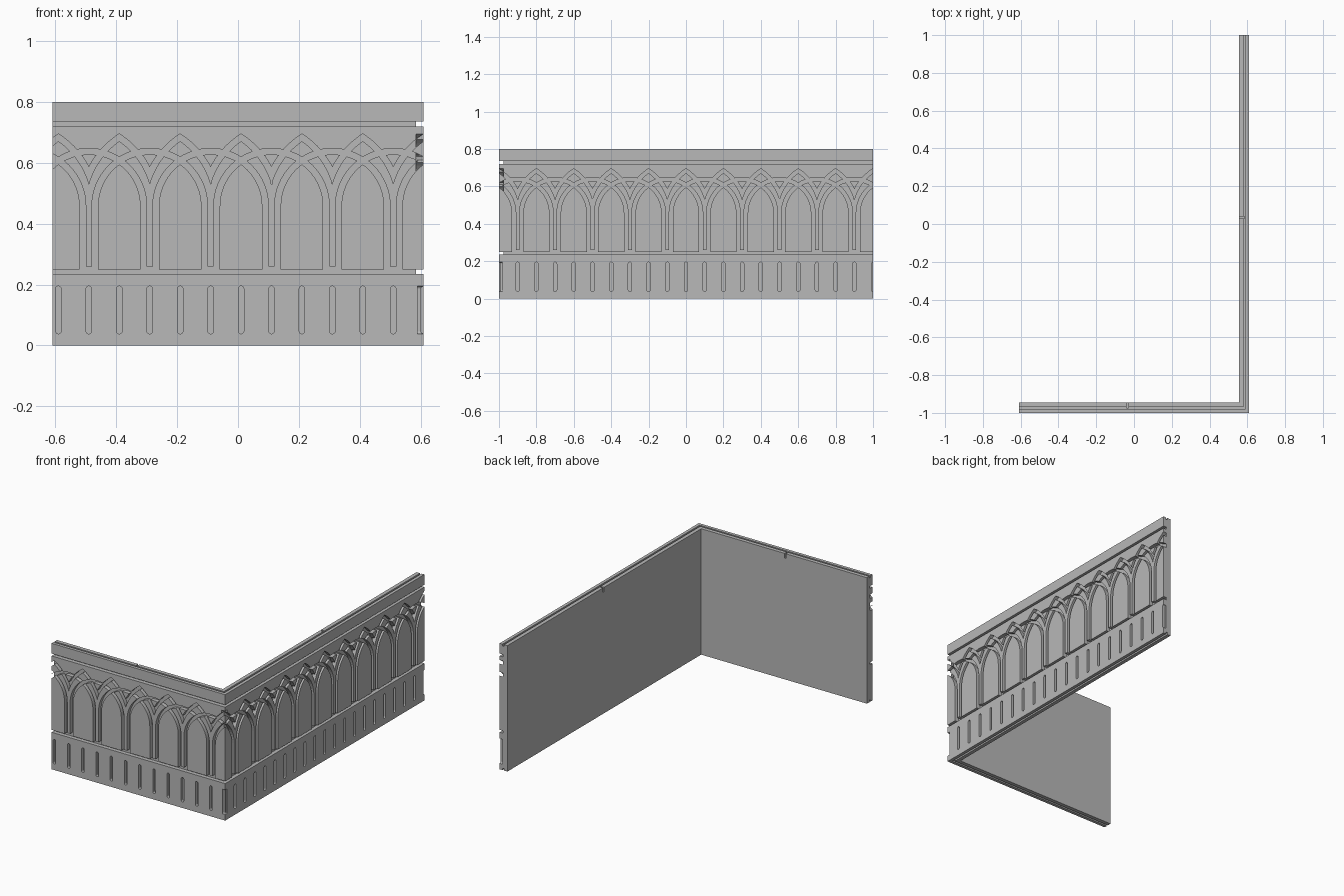
import bpy, bmesh
from math import cos, sin, pi, acos, sqrt

HALF_X, HALF_Y, HEIGHT = 0.61, 1.0, 0.8
THICK, DEPTH = 0.055, 0.025      # wall thickness, carving depth
BAY, SPRING = 0.2, 0.4575        # arcade spacing, arch spring height

old = bpy.data.objects.get("Cube")
if old:
    bpy.data.objects.remove(old, do_unlink=True)

stone = bpy.data.materials.new("grey_stone")
stone.use_nodes = True
grey = (0.48, 0.48, 0.48, 1)
stone.diffuse_color = grey
stone.node_tree.nodes["Principled BSDF"].inputs["Base Color"].default_value = grey


def prism(bm, loop_a, loop_b):
    """Closed solid between two matching outlines."""
    a = [bm.verts.new(p) for p in loop_a]
    b = [bm.verts.new(p) for p in loop_b]
    n = len(a)
    bm.faces.new(a)
    bm.faces.new(b[::-1])
    for i in range(n):
        j = (i + 1) % n
        bm.faces.new((a[j], a[i], b[i], b[j]))


def make(name, bm):
    bmesh.ops.recalc_face_normals(bm, faces=bm.faces)
    mesh = bpy.data.meshes.new(name)
    bm.to_mesh(mesh)
    bm.free()
    obj = bpy.data.objects.new(name, mesh)
    obj.data.materials.append(stone)
    bpy.context.collection.objects.link(obj)
    return obj


def corner_run(bm, near, far, z0, z1, extra=0):
    """L-shaped run along both walls, between two depths from the outer face."""
    xa, ya, xb, yb = HALF_X - near, near - HALF_Y, HALF_X - far, far - HALF_Y
    xe, ye = -HALF_X - extra, HALF_Y + extra
    plan = [(xe, ya), (xa, ya), (xa, ye), (xb, ye), (xb, yb), (xe, yb)]
    prism(bm, [(x, y, z0) for x, y in plan], [(x, y, z1) for x, y in plan])


# Each wall maps (distance from the corner, depth, height) to space
def front_wall(t, d, z):
    return (HALF_X - t, d - HALF_Y, z)


def side_wall(t, d, z):
    return (HALF_X - d, t - HALF_Y, z)


WALLS = ((front_wall, 2 * HALF_X), (side_wall, 2 * HALF_Y))


def carve_shape(bm, wall, centre, outline, d0=-0.02, d1=DEPTH):
    prism(bm, [wall(centre + t, d0, z) for t, z in outline],
          [wall(centre + t, d1, z) for t, z in outline])


def box(w, z0, z1):
    return [(-w, z0), (w, z0), (w, z1), (-w, z1)]


def round_arch(r, foot=0.24, steps=32):
    arc = [(-r * cos(pi * i / steps), SPRING + r * sin(pi * i / steps))
           for i in range(steps + 1)]
    return [(-r, foot)] + arc + [(r, foot)]


def pointed_arch(r, c=0.15, half=0.101, steps=12):
    a0, a1 = acos((c + half) / r), acos(c / r)
    left = [(c - r * cos(a0 + (a1 - a0) * i / steps),
             SPRING + r * sin(a0 + (a1 - a0) * i / steps)) for i in range(steps + 1)]
    return left + [(-t, z) for t, z in left[-2::-1]]


def flute(w=0.009, low=0.047, high=0.186, steps=8):
    top = [(w * cos(pi * i / steps), high + w * sin(pi * i / steps)) for i in range(steps + 1)]
    return top + [(-t, low + high - z) for t, z in top]


# Solid corner wall
bm = bmesh.new()
corner_run(bm, 0, THICK, 0, HEIGHT)
wall_body = make("corner_wall", bm)


def cut(bm):
    cutter = make("cutter", bm)
    cutter.hide_render = True
    mod = wall_body.modifiers.new("cut", "BOOLEAN")
    mod.operation, mod.solver, mod.object = "DIFFERENCE", "EXACT", cutter
    bpy.context.view_layer.objects.active = wall_body
    bpy.ops.object.modifier_apply(modifier=mod.name)
    bpy.data.objects.remove(cutter, do_unlink=True)


# Interlaced round and pointed arch channels, alternate ones at a time
ROUND = round_arch(0.19) + round_arch(0.17)[::-1]
POINTED = pointed_arch(0.281) + pointed_arch(0.261)[::-1]
for wall, length in WALLS:
    bays = int(length / BAY + 0.5)
    for parity in (0, 1):
        bm = bmesh.new()
        for k in range(-1 + parity, bays + 1, 2):
            carve_shape(bm, wall, (k + 0.5) * BAY, ROUND)
        cut(bm)
        bm = bmesh.new()
        for k in range(parity, bays + 1, 2):
            carve_shape(bm, wall, k * BAY, POINTED)
        cut(bm)

    # Plinth flutes and the channel under each pillar strip
    bm = bmesh.new()
    for k in range(int(length / 0.1 + 0.5) + 1):
        carve_shape(bm, wall, k * 0.1, flute(), d1=0.02)
    for k in range(bays + 1):
        carve_shape(bm, wall, (k + 0.5) * BAY, box(0.025, 0.24, 0.26))
    cut(bm)

# Horizontal grooves on the face, and slots along the top and underside
bm = bmesh.new()
for z0, z1 in ((0.235, 0.25), (0.72, 0.735)):
    corner_run(bm, -0.02, DEPTH, z0, z1, 0.02)
for z0, z1 in ((-0.02, 0.012), (HEIGHT - 0.012, HEIGHT + 0.02)):
    corner_run(bm, 0.02, 0.031, z0, z1, 0.02)
cut(bm)

# Small notch in the back of each wall at the top
bm = bmesh.new()
carve_shape(bm, front_wall, 0.645, box(0.005, 0.77, 0.82), 0.025, 0.07)
carve_shape(bm, side_wall, 1.035, box(0.005, 0.77, 0.82), 0.025, 0.07)
cut(bm)
